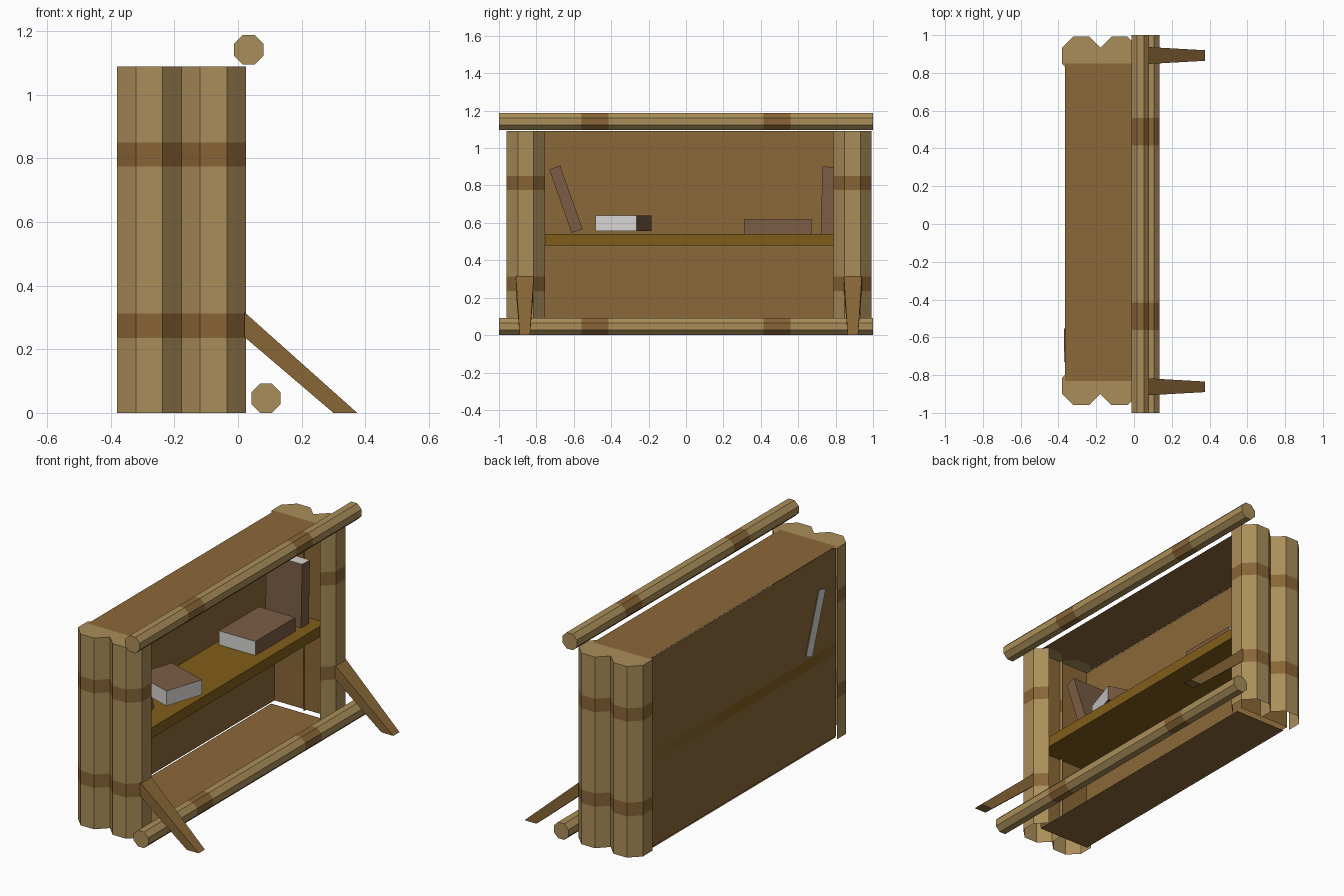
import bpy, bmesh
from math import radians, cos, sin
from mathutils import Matrix, Vector

if "Cube" in bpy.data.objects:
    bpy.data.objects.remove(bpy.data.objects["Cube"])


def mat(name, rgb):
    m = bpy.data.materials.new(name)
    m.diffuse_color = (*rgb, 1)
    m.use_nodes = True
    m.node_tree.nodes["Principled BSDF"].inputs["Base Color"].default_value = m.diffuse_color
    return m


WOOD = mat("log_wood", (0.40, 0.27, 0.10))
BAND = mat("band_wood", (0.25, 0.13, 0.037))
PANEL = mat("panel_wood", (0.26, 0.14, 0.04))
SHELF = mat("shelf_wood", (0.22, 0.11, 0.01))
COVER = mat("book_cover", (0.20, 0.11, 0.06))
PAGES = mat("book_pages", (0.68, 0.67, 0.65))


def finish(name, bm, mats, matrix=Matrix()):
    bm.transform(matrix)
    me = bpy.data.meshes.new(name)
    bm.to_mesh(me)
    bm.free()
    for m in mats:
        me.materials.append(m)
    ob = bpy.data.objects.new(name, me)
    bpy.context.collection.objects.link(ob)
    return ob


def log(name, width, stops, matrix, skip=(), bottom=True):
    """Eight-sided log along z; every second section between stops is a band."""
    bm = bmesh.new()
    r = width / 2 / cos(radians(22.5))
    rings = [[bm.verts.new((r * cos(radians(22.5 + 45 * i)),
                            r * sin(radians(22.5 + 45 * i)), z)) for i in range(8)]
             for z in stops]
    for k in range(len(stops) - 1):
        a, b = rings[k], rings[k + 1]
        for i in range(8):
            if (45 * (i + 1)) % 360 in skip:
                continue
            j = (i + 1) % 8
            f = bm.faces.new((a[i], a[j], b[j], b[i]))
            f.material_index = k % 2
    bm.faces.new(rings[-1])
    if bottom:
        bm.faces.new(rings[0][::-1])
    return finish(name, bm, [WOOD, BAND], matrix)


def box(name, lo, hi, material):
    lo, hi = Vector(lo), Vector(hi)
    bm = bmesh.new()
    bmesh.ops.create_cube(bm, size=1)
    return finish(name, bm, [material],
                  Matrix.Translation((lo + hi) / 2) @ Matrix.Diagonal((*(hi - lo), 1)))


def sheet(name, corners):
    bm = bmesh.new()
    bm.faces.new([bm.verts.new(c) for c in corners])
    return finish(name, bm, [PANEL])


def book(name, length, depth, thick, center, rot):
    """Length on x, spine on +y, covers on top and bottom."""
    bm = bmesh.new()
    bmesh.ops.create_cube(bm, size=1)
    bm.normal_update()
    for f in bm.faces:
        n = f.normal
        f.material_index = 0 if abs(n.z) > 0.5 or n.y > 0.5 else 1
    return finish(name, bm, [COVER, PAGES], Matrix.Translation(center) @ rot
                  @ Matrix.Diagonal((length, depth, thick, 1)))


# upright corner logs, open on the inside of the case
TOP = 1.09
stops = [0, 0.235, 0.312, 0.775, 0.851, TOP]
for side, yc, inner in (("left", -0.857, 90), ("right", 0.89, 270)):
    back_bevel = 135 if inner == 90 else 225
    front_bevel = 45 if inner == 90 else 315
    log(f"back_post_{side}", 0.204, stops, Matrix.Translation((-0.279, yc, 0)),
        (inner, back_bevel, front_bevel), False)
    log(f"front_post_{side}", 0.204, stops, Matrix.Translation((-0.077, yc, 0)),
        (inner, back_bevel), False)

# long horizontal rails
rail_stops = [-1, -0.56, -0.415, 0.415, 0.56, 1]
turn = Matrix.Rotation(radians(-90), 4, 'X')
log("top_rail", 0.092, rail_stops, Matrix.Translation((0.034, 0, 1.142)) @ turn)
log("bottom_rail", 0.092, rail_stops, Matrix.Translation((0.088, 0, 0.046)) @ turn)

# thin case panels
B, F, Y0, Y1 = -0.365, -0.04, -0.832, 0.85
sheet("back_panel", [(B, Y0, 0.01), (B, Y1, 0.01), (B, Y1, TOP), (B, Y0, TOP)])
sheet("top_panel", [(B, Y0, TOP + .001), (F + .03, Y0, TOP + .001),
                    (F + .03, Y1, TOP + .001), (B, Y1, TOP + .001)])
sheet("floor_panel", [(B, Y0, 0.003), (F, Y0, 0.003), (F, Y1 - .03, 0.003), (B, Y1 - .03, 0.003)])
for n, y in (("left", Y0), ("right", Y1)):
    sheet(f"side_panel_{n}", [(B, y, 0.01), (F, y, 0.01), (F, y, TOP), (B, y, TOP)])
box("shelf", (B, Y0, 0.48), (F, Y1, 0.54), SHELF)

# slanted, tapering support legs
profile = [(0.02, 0.317, 0.048), (0.02, 0.239, 0.048), (0.30, 0, 0.028), (0.375, 0, 0.028)]
for n, yc in (("left", -0.862), ("right", 0.892)):
    bm = bmesh.new()
    a, b = [[bm.verts.new((x, yc + s * w, z)) for x, z, w in profile] for s in (-1, 1)]
    bm.faces.new(a)
    bm.faces.new(b[::-1])
    for i in range(4):
        j = (i + 1) % 4
        bm.faces.new((a[j], a[i], b[i], b[j]))
    bmesh.ops.recalc_face_normals(bm, faces=bm.faces[:])
    finish(f"support_leg_{n}", bm, [PANEL])

# books
spine_out = Matrix.Rotation(radians(-90), 4, 'Z')


def tilt(deg):
    # local x points to -y after spine_out, so tilting raises the length
    return Matrix.Rotation(radians(deg), 4, 'X') @ spine_out


book("leaning_book", 0.36, 0.23, 0.062, (-0.255, -0.642, 0.726), tilt(109.4))
book("turned_flat_book", 0.26, 0.23, 0.085, (-0.2, -0.335, 0.598),
     Matrix.Rotation(radians(-18), 4, 'Z'))
book("flat_book", 0.36, 0.23, 0.08, (-0.222, 0.49, 0.581), tilt(0))
book("upright_book", 0.36, 0.225, 0.07, (-0.219, 0.76, 0.72), tilt(88.5))
